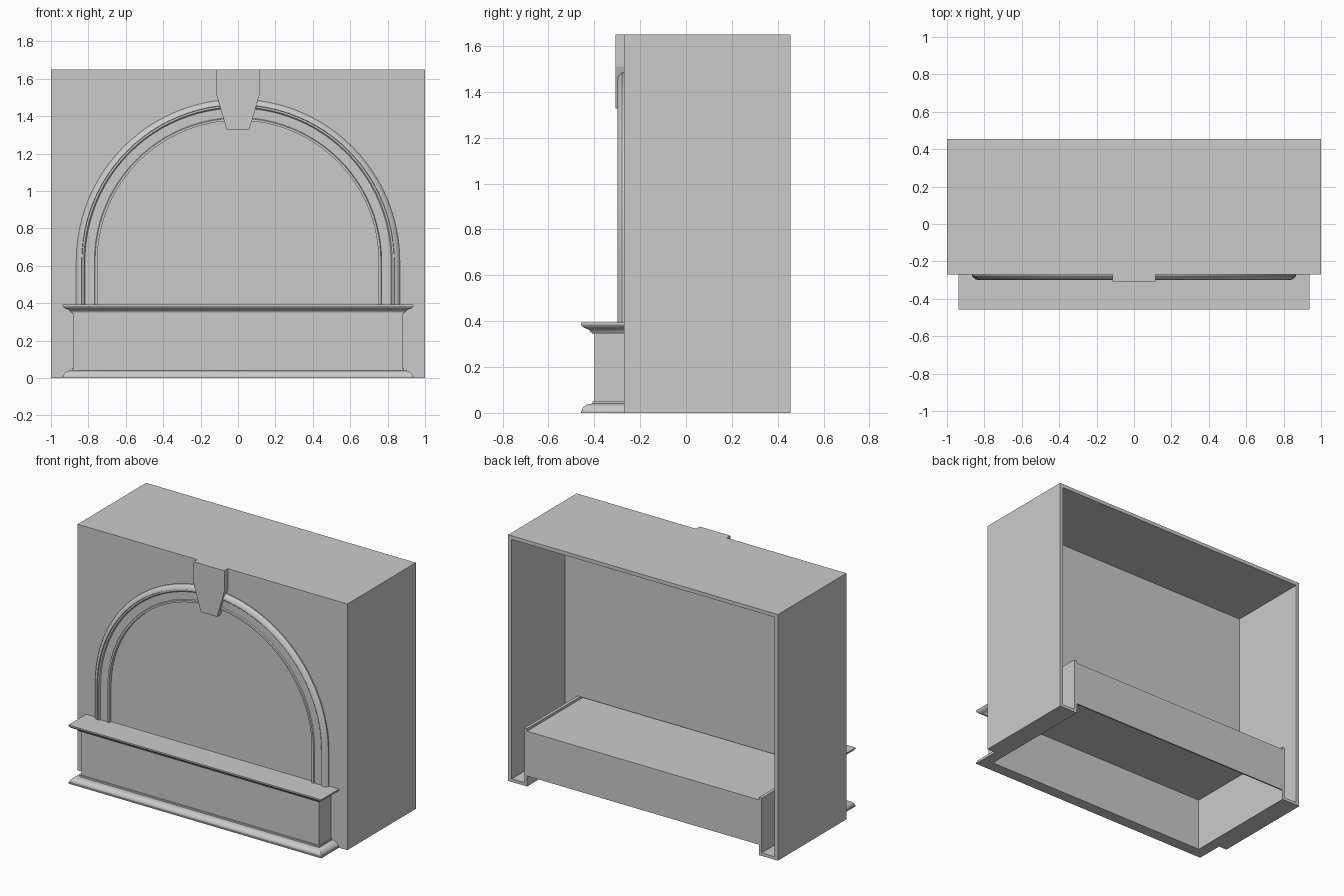
import bpy, bmesh, math

if "Cube" in bpy.data.objects:
    bpy.data.objects.remove(bpy.data.objects["Cube"], do_unlink=True)

GREY = (0.6, 0.6, 0.6, 1.0)
mat = bpy.data.materials.new("plain grey")
mat.use_nodes = True
mat.diffuse_color = GREY
mat.node_tree.nodes["Principled BSDF"].inputs["Base Color"].default_value = GREY


def finish(name, bm, smooth=False):
    bmesh.ops.recalc_face_normals(bm, faces=bm.faces)
    me = bpy.data.meshes.new(name)
    bm.to_mesh(me)
    bm.free()
    me.materials.append(mat)
    ob = bpy.data.objects.new(name, me)
    bpy.context.collection.objects.link(ob)
    if smooth:
        bpy.ops.object.select_all(action='DESELECT')
        ob.select_set(True)
        bpy.context.view_layer.objects.active = ob
        bpy.ops.object.shade_smooth_by_angle(angle=math.radians(30))
    return ob


def prism(name, outline, y0, y1):
    """Extrude an (x, z) outline from y0 to y1."""
    bm = bmesh.new()
    face = bm.faces.new([bm.verts.new((x, y0, z)) for x, z in outline])
    res = bmesh.ops.extrude_face_region(bm, geom=[face])
    verts = [g for g in res["geom"] if isinstance(g, bmesh.types.BMVert)]
    bmesh.ops.translate(bm, verts=verts, vec=(0, y1 - y0, 0))
    return finish(name, bm)


def box(name, hx, y0, y1, z0, z1):
    return prism(name, [(-hx, z0), (hx, z0), (hx, z1), (-hx, z1)], y0, y1)


def loft(name, rings, smooth=False):
    """Skin a row of closed cross-sections and cap the two ends."""
    bm = bmesh.new()
    rows = [[bm.verts.new(p) for p in ring] for ring in rings]
    n = len(rows[0])
    for a, b in zip(rows, rows[1:]):
        for i in range(n):
            j = (i + 1) % n
            bm.faces.new((a[i], a[j], b[j], b[i]))
    bm.faces.new(rows[0])
    bm.faces.new(rows[-1])
    return finish(name, bm, smooth)


PX, PY = 0.88, -0.40      # plinth half width and front
FRONT, BACK = -0.27, 0.455


def wrap(name, profile, back, smooth=False):
    """Run an (offset, z) profile around the sides and front of the plinth."""
    def ring(sx, at_back):
        return [(sx * (PX + o), back if at_back else PY - o, z) for o, z in profile]
    return loft(name, [ring(-1, True), ring(-1, False), ring(1, False), ring(1, True)], smooth)


def mirrored(points):
    """Complete a symmetric outline from its right half."""
    return points + [(-x, z) for x, z in reversed(points)]


# Outer case: top, sides and narrow side floors, open at the back
prism("case_shell", mirrored([(1, 1.65), (1, 0), (0.88, 0), (0.88, 0.02),
                              (0.975, 0.02), (0.975, 1.625)]), -0.11, BACK)

# Thick front wall with an opening for the plinth
prism("front_wall", mirrored([(1, 1.65), (1, 0), (0.88, 0), (0.88, 0.385)]), FRONT, -0.11)

# Hollow plinth running through the case
wrap("plinth_walls", [(-0.02, 0), (0, 0), (0, 0.387), (-0.02, 0.387)], BACK)
box("plinth_top", 0.86, -0.38, BACK, 0.362, 0.37)
box("plinth_back", 0.86, BACK - 0.01, BACK, 0.07, 0.362)

# Base moulding with a quarter curve
base = [(-0.02, 0), (0.058, 0), (0.058, 0.008)]
base += [(0.012 + 0.042 * math.cos(t * math.pi / 12), 0.009 + 0.031 * math.sin(t * math.pi / 12))
         for t in range(7)]
base += [(0.008, 0.04), (0.008, 0.05), (-0.02, 0.05)]
wrap("base_moulding", base, FRONT, True)

# Shelf moulding with an ogee underside
shelf = [(-0.02, 0.393), (0.058, 0.393), (0.058, 0.386), (0.053, 0.378), (0.046, 0.372),
         (0.036, 0.368), (0.026, 0.364), (0.019, 0.358), (0.015, 0.35), (0.008, 0.35),
         (0.008, 0.343), (-0.02, 0.343)]
wrap("shelf_moulding", shelf, FRONT, True)
box("shelf_top", 0.86, -0.38, FRONT, 0.37, 0.393)

# Arch moulding: straight legs and a half circle
arch_profile = [(0.865, -0.265), (0.865, -0.278), (0.858, -0.288), (0.848, -0.295),
                (0.836, -0.299), (0.834, -0.293), (0.824, -0.293), (0.818, -0.286),
                (0.768, -0.286), (0.764, -0.293), (0.752, -0.293), (0.752, -0.265)]
CZ = 0.625
rings = [[(r, y, 0.392) for r, y in arch_profile]]
for k in range(49):
    a = math.pi * k / 48
    rings.append([(r * math.cos(a), y, CZ + r * math.sin(a)) for r, y in arch_profile])
rings.append([(-r, y, 0.392) for r, y in arch_profile])
loft("arch_moulding", rings, True)

# Keystone
prism("keystone", mirrored([(0.114, 1.65), (0.114, 1.51), (0.06, 1.327)]), -0.308, FRONT + 0.01)
